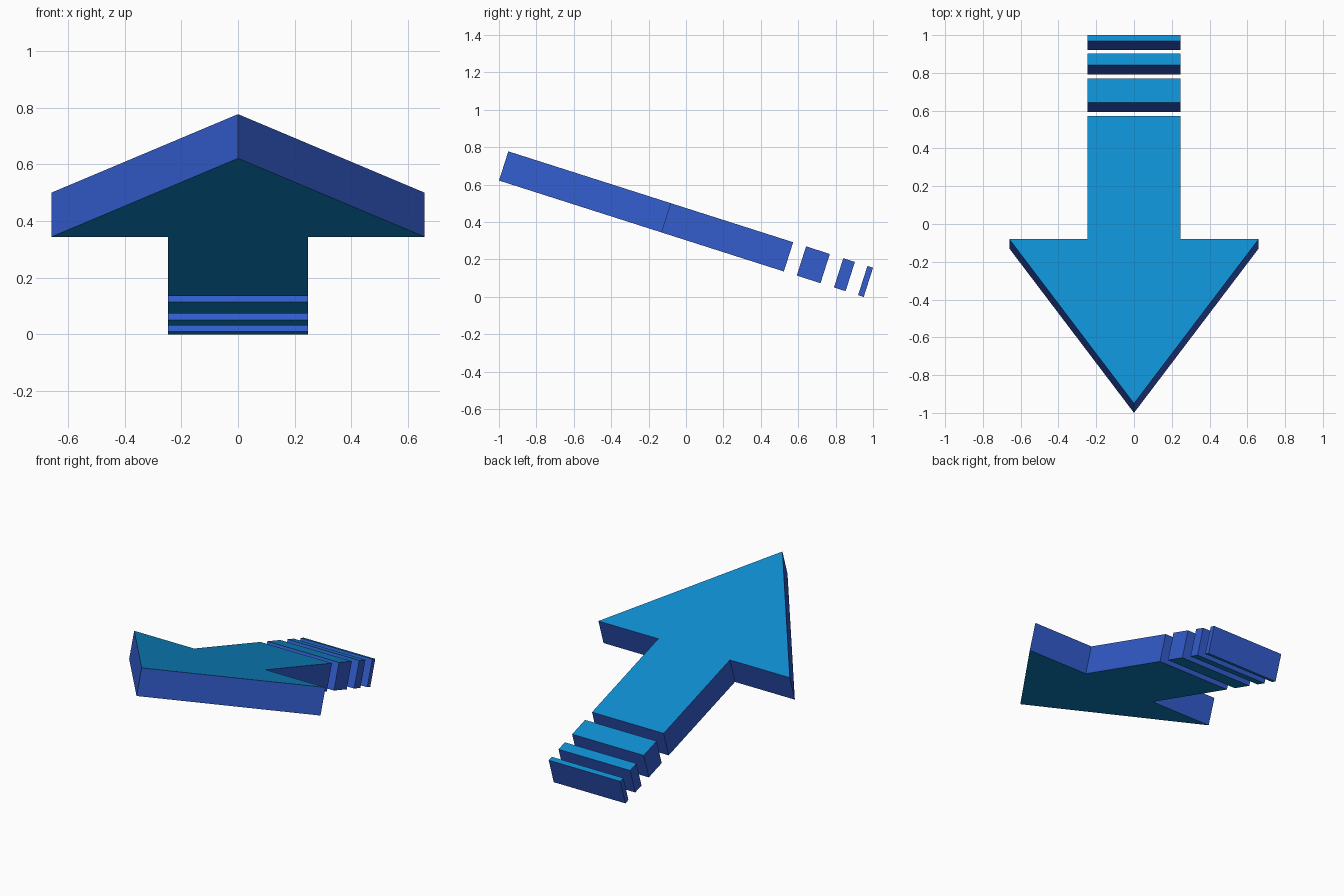
import bpy, bmesh, math
from mathutils import Matrix, Vector

cube = bpy.data.objects.get("Cube")
if cube:
    bpy.data.objects.remove(cube, do_unlink=True)

TILT = math.radians(17.7)
THICK = 0.164
SHAFT = 0.247
HEAD = 0.66
TIP = Vector((0, -0.95, 0.778))   # upper point of the arrow tip


def material(name, colour):
    mat = bpy.data.materials.new(name)
    mat.use_nodes = True
    mat.diffuse_color = (*colour, 1)
    mat.node_tree.nodes["Principled BSDF"].inputs["Base Color"].default_value = (*colour, 1)
    return mat


sky_blue = material("sky_blue", (0.0048, 0.27, 0.638))
royal_blue = material("royal_blue", (0.033, 0.109, 0.617))
slope = Matrix.Translation(TIP) @ Matrix.Rotation(-TILT, 4, "X")


def along(y):
    """Distance down the sloping top face for a horizontal y position."""
    return (y - TIP.y) / math.cos(TILT)


def slab(name, outline):
    """Extrude a flat outline downwards, then tilt it onto the slope."""
    bm = bmesh.new()
    top = bm.faces.new([bm.verts.new((x, along(y), 0)) for x, y in outline])
    result = bmesh.ops.extrude_face_region(bm, geom=[top], use_keep_orig=True)
    verts = [v for v in result["geom"] if isinstance(v, bmesh.types.BMVert)]
    bmesh.ops.translate(bm, verts=verts, vec=(0, 0, -THICK))
    bmesh.ops.recalc_face_normals(bm, faces=bm.faces)
    # Broad faces are light, edge faces are deep blue
    for face in bm.faces:
        face.material_index = 0 if abs(face.normal.z) > 0.5 else 1
    bm.transform(slope)
    mesh = bpy.data.meshes.new(name)
    bm.to_mesh(mesh)
    bm.free()
    mesh.materials.append(sky_blue)
    mesh.materials.append(royal_blue)
    bpy.context.collection.objects.link(bpy.data.objects.new(name, mesh))


# Arrow head and main shaft in one outline, mirrored about x
half = [(HEAD, -0.08), (SHAFT, -0.08), (SHAFT, 0.573)]
slab("arrow_body", [(0, TIP.y)] + half + [(-x, y) for x, y in reversed(half)])

# Shrinking tail bars
bars = {"tail_bar_long": (0.642, 0.769),
        "tail_bar_medium": (0.841, 0.903),
        "tail_bar_short": (0.97, 1.0)}
for name, (front, back) in bars.items():
    slab(name, [(-SHAFT, front), (SHAFT, front), (SHAFT, back), (-SHAFT, back)])
